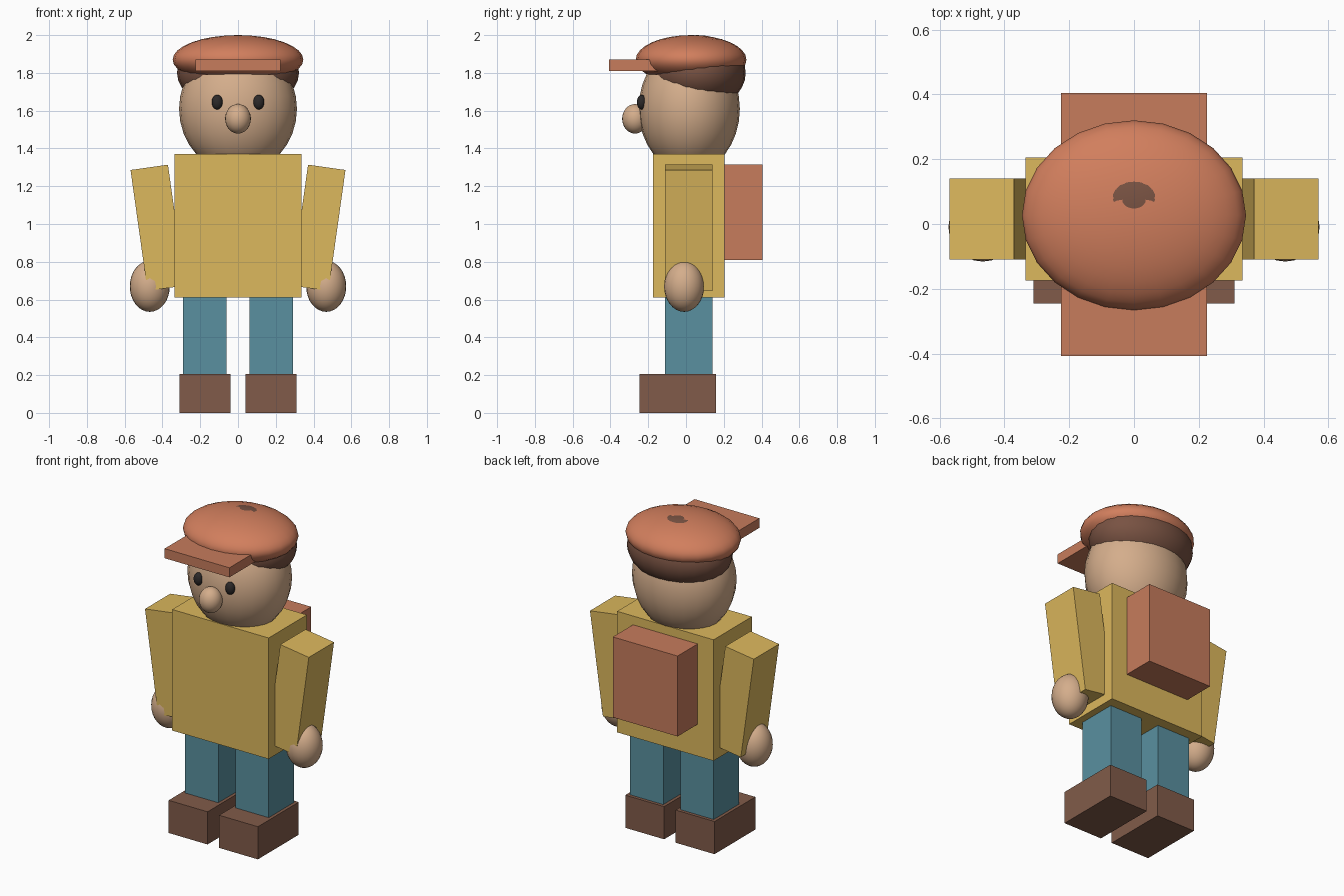
import bpy
from math import radians

if "Cube" in bpy.data.objects:
    bpy.data.objects.remove(bpy.data.objects["Cube"])


def material(name, rgb):
    m = bpy.data.materials.new(name)
    m.diffuse_color = (*rgb, 1)
    m.use_nodes = True
    m.node_tree.nodes["Principled BSDF"].inputs["Base Color"].default_value = m.diffuse_color
    return m


skin = material("skin", (0.66, 0.42, 0.26))
yellow = material("yellow", (0.72, 0.48, 0.11))
teal = material("teal", (0.10, 0.28, 0.35))
leather = material("leather", (0.22, 0.105, 0.067))
brown = material("brown", (0.19, 0.085, 0.055))
coral = material("coral", (0.57, 0.20, 0.107))
cap_coral = material("cap_coral", (0.64, 0.21, 0.11))
dark = material("dark", (0.025, 0.022, 0.022))


def box(name, lo, hi, mat, tilt=0):
    """Box between two corners, turned about the y axis through its centre."""
    centre = [(a + b) / 2 for a, b in zip(lo, hi)]
    bpy.ops.mesh.primitive_cube_add(size=1, location=centre, rotation=(0, tilt, 0))
    ob = bpy.context.object
    ob.name = name
    ob.scale = [b - a for a, b in zip(lo, hi)]
    ob.data.materials.append(mat)
    return ob


def ball(name, centre, radii, mat, segments=24, rings=16):
    """Smooth ellipsoid."""
    bpy.ops.mesh.primitive_uv_sphere_add(segments=segments, ring_count=rings,
                                         radius=1, location=centre)
    ob = bpy.context.object
    ob.name = name
    ob.scale = radii
    ob.data.materials.append(mat)
    bpy.ops.object.shade_smooth()
    return ob


# body and backpack
box("torso", (-0.335, -0.175, 0.61), (0.335, 0.205, 1.37), yellow)
box("backpack", (-0.225, 0.2, 0.81), (0.225, 0.405, 1.315), coral)

# paired limbs and eyes
for side, s in (("left", 1), ("right", -1)):
    def pair_box(part, x0, x1, y, z, mat, tilt=0):
        xs = sorted((s * x0, s * x1))
        box(f"{side}_{part}", (xs[0], y[0], z[0]), (xs[1], y[1], z[1]), mat, s * tilt)

    pair_box("shoe", 0.04, 0.31, (-0.245, 0.16), (0, 0.205), leather)
    pair_box("leg", 0.06, 0.29, (-0.11, 0.14), (0.19, 0.63), teal)
    pair_box("arm", 0.325, 0.525, (-0.11, 0.14), (0.657, 1.303), yellow, radians(8))
    ball(f"{side}_hand", (s * 0.467, -0.01, 0.67), (0.106, 0.106, 0.135), skin)
    ball(f"{side}_eye", (s * 0.11, -0.235, 1.645), (0.029, 0.025, 0.039), dark)

# head
ball("head", (0, 0.017, 1.61), (0.312, 0.268, 0.34), skin)
ball("nose", (0, -0.27, 1.557), (0.068, 0.068, 0.078), skin)
ball("hair", (0, 0.06, 1.8), (0.323, 0.256, 0.2), brown)

# flat cap with brim
ball("cap", (0, 0.027, 1.87), (0.346, 0.293, 0.13), cap_coral)
box("cap_brim", (-0.225, -0.407, 1.81), (0.225, -0.12, 1.87), coral)
